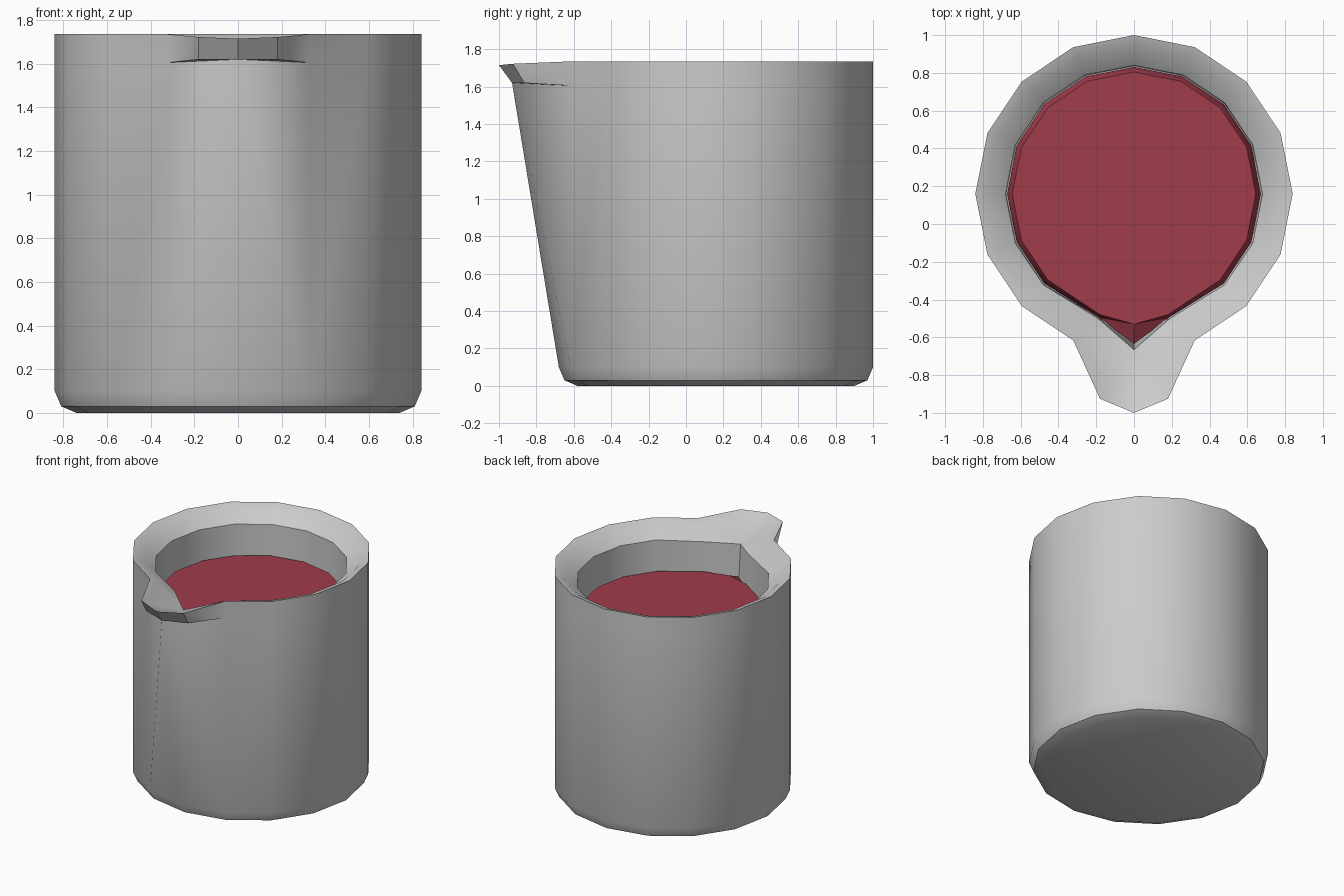
import bpy, bmesh, math

if "Cube" in bpy.data.objects:
    bpy.data.objects.remove(bpy.data.objects["Cube"])

CY = 0.16          # centre line of the round body
SIDES = 16


def ring(r, z, side=None, tip=None, corner=None):
    """15 points round the body plus 3 front points that may form a spout."""
    pts = []
    for i in range(SIDES - 1):
        a = math.radians(-67.5 + 22.5 * i)
        pts.append((r * math.cos(a), CY + r * math.sin(a), z))
    tip = tip or (CY - r, z)
    left = (-side[0], side[1], side[2]) if side else (0, *tip)
    right = side or (0, *tip)
    if corner:
        x, y, cz = corner
        pts[0], pts[-1] = (x, y, cz), (-x, y, cz)
    return pts + [left, (0, *tip), right]


def build(name, rings, angle):
    """Bridge the rings, cap both ends and merge collapsed spout points."""
    bm = bmesh.new()
    loops = [[bm.verts.new(p) for p in pts] for pts in rings]
    n = len(loops[0])
    for a, b in zip(loops, loops[1:]):
        for i in range(n):
            j = (i + 1) % n
            if i == 14:
                bm.faces.new((a[i], a[j], b[j]))
                bm.faces.new((a[i], b[j], b[i]))
            elif i == 17:
                bm.faces.new((a[i], a[j], b[i]))
                bm.faces.new((a[j], b[j], b[i]))
            else:
                bm.faces.new((a[i], a[j], b[j], b[i]))
    bm.faces.new(loops[0][::-1])
    bm.faces.new(loops[-1])
    bmesh.ops.remove_doubles(bm, verts=bm.verts, dist=0.0005)
    bmesh.ops.recalc_face_normals(bm, faces=bm.faces)
    mesh = bpy.data.meshes.new(name)
    bm.to_mesh(mesh)
    bm.free()
    obj = bpy.data.objects.new(name, mesh)
    bpy.context.collection.objects.link(obj)
    bpy.ops.object.select_all(action='DESELECT')
    obj.select_set(True)
    bpy.context.view_layer.objects.active = obj
    bpy.ops.object.shade_smooth_by_angle(angle=math.radians(angle))
    return obj


# Pitcher: foot, leaning front wall, overhanging lip, rim and hollow inside
build("pitcher", [
    ring(0.74, 0.0),
    ring(0.81, 0.03),
    ring(0.84, 0.10),
    ring(0.84, 1.605, tip=(-0.93, 1.62)),
    ring(0.84, 1.605, side=(0.18, -0.865, 1.62), tip=(-0.93, 1.62)),
    ring(0.84, 1.735, side=(0.18, -0.925, 1.722), tip=(-1.0, 1.715)),
    ring(0.785, 1.718, side=(0.15, -0.89, 1.692), tip=(-0.955, 1.69),
         corner=(0.29, -0.575, 1.712)),
    ring(0.68, 1.635, tip=(-0.665, 1.60), corner=(0.19, -0.50, 1.63)),
    ring(0.675, 0.12, tip=(-0.56, 0.12), corner=(0.19, -0.49, 0.12)),
], 35)

# Liquid: flat top with a sloping edge that reaches into the spout notch
liquid = build("liquid", [
    ring(0.655, 1.20, tip=(-0.60, 1.20), corner=(0.18, -0.485, 1.20)),
    ring(0.672, 1.36, tip=(-0.635, 1.36), corner=(0.188, -0.493, 1.36)),
    ring(0.645, 1.41, tip=(-0.53, 1.41), corner=(0.18, -0.48, 1.41)),
], 35)
red = bpy.data.materials.new("liquid_red")
red.diffuse_color = (0.35, 0.045, 0.07, 1)
red.use_nodes = True
red.node_tree.nodes["Principled BSDF"].inputs["Base Color"].default_value = red.diffuse_color
liquid.data.materials.append(red)
